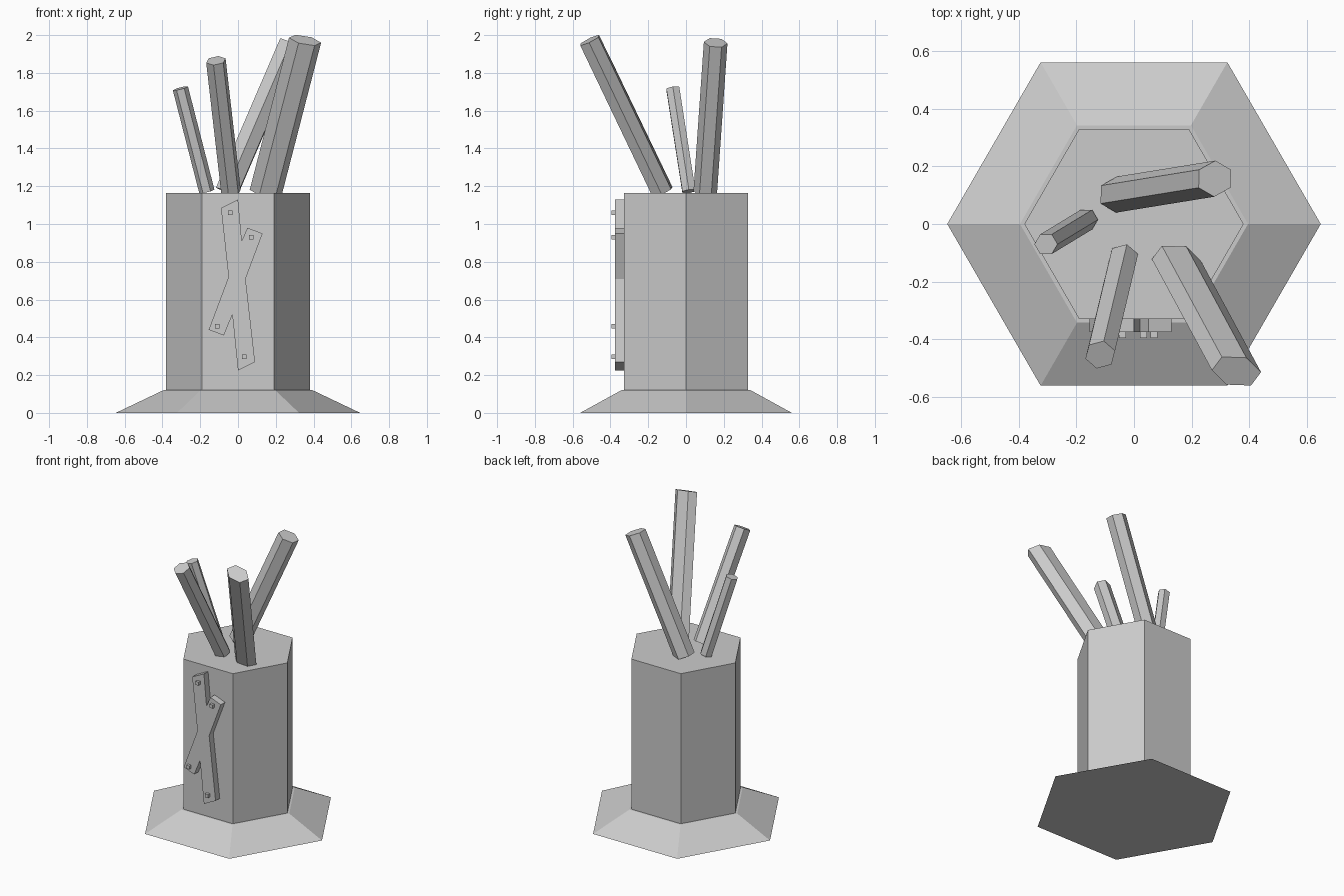
import bpy, bmesh, math
from mathutils import Vector

old = bpy.data.objects.get("Cube")
if old:
    bpy.data.objects.remove(old, do_unlink=True)

# Single flat grey
grey = bpy.data.materials.new("plain grey")
grey.use_nodes = True
grey.diffuse_color = (0.6, 0.6, 0.6, 1)
bsdf = next(n for n in grey.node_tree.nodes if n.type == "BSDF_PRINCIPLED")
bsdf.inputs["Base Color"].default_value = grey.diffuse_color


def loft(name, lower, upper):
    """Closed prism or frustum between two matching outlines."""
    bm = bmesh.new()
    a = [bm.verts.new(p) for p in lower]
    b = [bm.verts.new(p) for p in upper]
    n = len(a)
    bm.faces.new(a[::-1])
    bm.faces.new(b)
    for i in range(n):
        j = (i + 1) % n
        bm.faces.new((a[i], a[j], b[j], b[i]))
    bmesh.ops.recalc_face_normals(bm, faces=bm.faces)
    mesh = bpy.data.meshes.new(name)
    bm.to_mesh(mesh)
    bm.free()
    mesh.materials.append(grey)
    obj = bpy.data.objects.new(name, mesh)
    bpy.context.collection.objects.link(obj)
    return obj


def hexagon(radius, z):
    return [(radius * math.cos(k * math.pi / 3),
             radius * math.sin(k * math.pi / 3), z) for k in range(6)]


def stick(name, top, axis, u, v):
    """Six-sided stick; u reaches a corner of the cap, v the middle of a side."""
    top, axis, u, v = map(Vector, (top, axis, u, v))
    cap = [top + p for p in (u, u / 2 + v, v - u / 2, -u, -u / 2 - v, u / 2 - v)]
    return loft(name, [p - axis for p in cap], cap)


# Flared foot and hexagonal container
loft("flared_base", hexagon(0.647, 0), hexagon(0.395, 0.12))
loft("container_body", hexagon(0.38, 0.12), hexagon(0.38, 1.165))

# Crossed planks on the front, one merged outline
outline = [(-0.09, 1.085), (0, 1.13), (0.02, 0.91), (0.05, 0.98),
           (0.13, 0.95), (0.04, 0.71), (0.09, 0.27), (0, 0.225),
           (-0.03, 0.52), (-0.075, 0.41), (-0.155, 0.44), (-0.05, 0.72)]
loft("crossed_planks", [(x, -0.325, z) for x, z in outline],
     [(x, -0.375, z) for x, z in outline])

# Square nail heads
h = 0.012
for i, (x, z) in enumerate([(-0.04, 1.06), (0.07, 0.93), (-0.11, 0.458), (0.033, 0.297)]):
    square = [(x - h, z - h), (x + h, z - h), (x + h, z + h), (x - h, z + h)]
    loft(f"nail_{i + 1}", [(p, -0.37, q) for p, q in square],
         [(p, -0.395, q) for p, q in square])

# Leaning sticks
stick("thin_stick", (-0.305, -0.07, 1.718), (-0.14, -0.085, 0.545),
      (0.04, 0, 0.01), (0, 0.034, 0.005))
stick("front_stick", (-0.117, -0.453, 1.865), (-0.08, -0.335, 0.695),
      (0.0125, 0.0475, 0.024), (0.045, -0.01, 0))
stick("back_stick", (0.28, 0.157, 1.96), (0.34, 0.055, 0.79),
      (0.002, 0.0625, -0.004), (0.055, 0, -0.022))
stick("thick_stick", (0.355, -0.51, 1.973), (0.208, -0.385, 0.805),
      (0.085, -0.003, -0.013), (-0.008, 0.048, 0.022))
